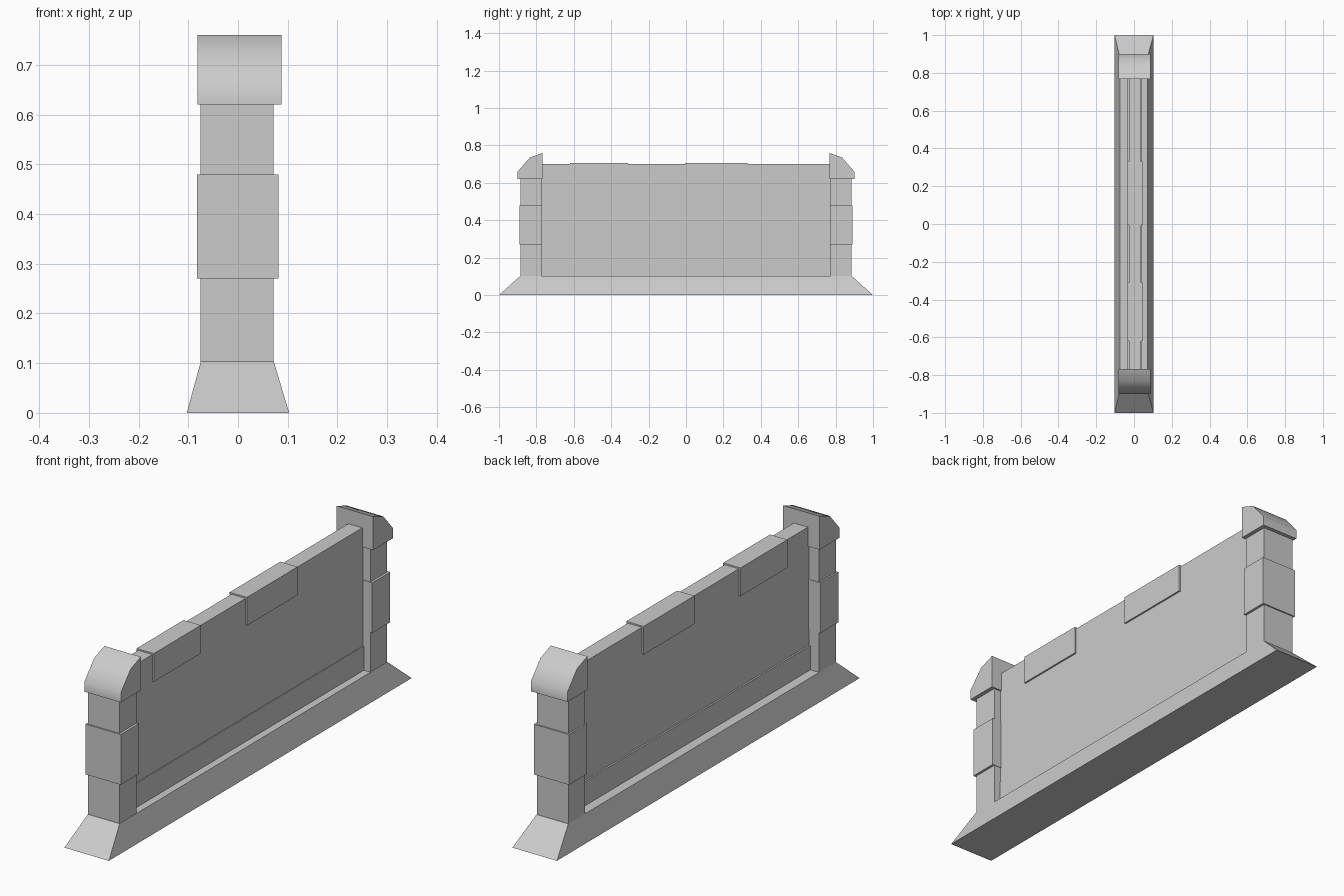
import bpy, bmesh, math

if "Cube" in bpy.data.objects:
    bpy.data.objects.remove(bpy.data.objects["Cube"])


def make_object(name, bm):
    bmesh.ops.recalc_face_normals(bm, faces=bm.faces)
    me = bpy.data.meshes.new(name)
    bm.to_mesh(me)
    bm.free()
    ob = bpy.data.objects.new(name, me)
    bpy.context.collection.objects.link(ob)
    return ob


def box(name, x, y, z, top_x=None, top_y=None):
    """Box from ranges; optional top ranges make it a tapered block."""
    bm = bmesh.new()
    rings = []
    for (xr, yr, h) in ((x, y, z[0]), (top_x or x, top_y or y, z[1])):
        rings.append([bm.verts.new((xr[i], yr[j], h))
                      for i, j in ((0, 0), (1, 0), (1, 1), (0, 1))])
    lo, hi = rings
    bm.faces.new(lo)
    bm.faces.new(hi)
    for i in range(4):
        k = (i + 1) % 4
        bm.faces.new((lo[i], lo[k], hi[k], hi[i]))
    return make_object(name, bm)


def extrude_x(name, profile, x0, x1):
    """Extrude a (y, z) profile along x."""
    bm = bmesh.new()
    face = bm.faces.new([bm.verts.new((x0, y, z)) for y, z in profile])
    ext = bmesh.ops.extrude_face_region(bm, geom=[face])
    verts = [g for g in ext["geom"] if isinstance(g, bmesh.types.BMVert)]
    bmesh.ops.translate(bm, verts=verts, vec=(x1 - x0, 0, 0))
    return make_object(name, bm)


# Flared plinth
box("plinth", (-0.103, 0.103), (-1, 1), (0, 0.103),
    (-0.075, 0.072), (-0.885, 0.885))

# Wall panel with a slightly thicker bottom course
box("wall_panel", (-0.027, 0.038), (-0.79, 0.79), (0.09, 0.70))
box("wall_skirting", (-0.034, 0.041), (-0.785, 0.785), (0.09, 0.205))

# Raised stones along the top edge
for i, (y0, y1) in enumerate(((-0.62, -0.31), (-0.005, 0.33))):
    box(f"top_stone_{i + 1}", (-0.035, 0.045), (y0, y1), (0.588, 0.706))

# End posts, each with a middle band and a sloped cap
for side, s in (("front", -1), ("back", 1)):
    box(f"{side}_post", (-0.075, 0.071), sorted((s * 0.773, s * 0.884)), (0.10, 0.63))
    box(f"{side}_post_band", (-0.082, 0.081), sorted((s * 0.771, s * 0.89)), (0.27, 0.48))
    profile = [(0.767, 0.62), (0.90, 0.62), (0.90, 0.66), (0.835, 0.735), (0.767, 0.76)]
    cap = extrude_x(f"{side}_post_cap", [(s * y, z) for y, z in profile], -0.081, 0.088)
    bpy.ops.object.select_all(action='DESELECT')
    cap.select_set(True)
    bpy.context.view_layer.objects.active = cap
    bpy.ops.object.shade_smooth_by_angle(angle=math.radians(45))
